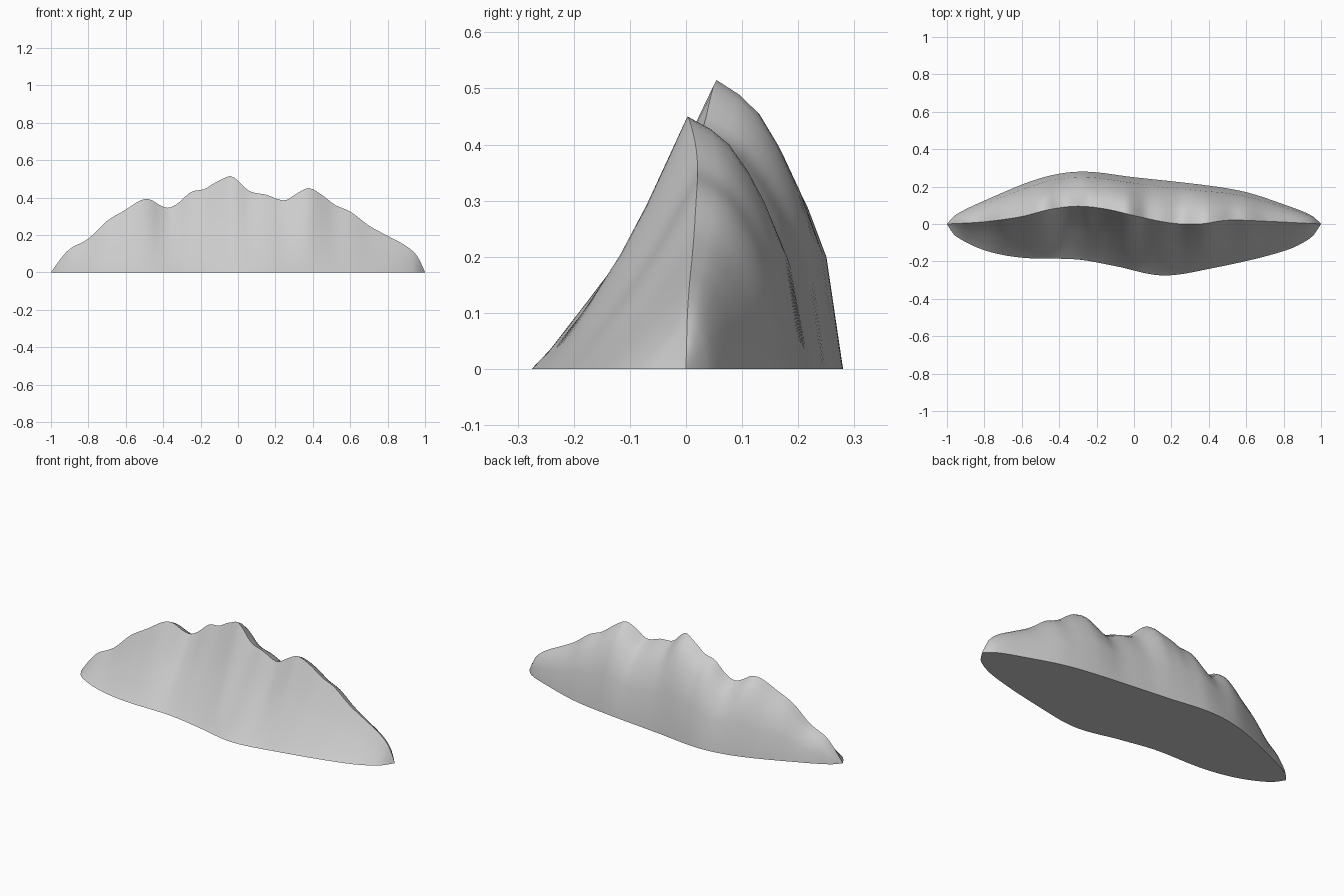
import bpy
import bmesh
import math

default_cube = bpy.data.objects.get("Cube")
if default_cube:
    bpy.data.objects.remove(default_cube, do_unlink=True)


def smooth_curve(points):
    """Return a function giving a cubic curve through the control points."""
    count = len(points)

    def slope(index):
        left = points[max(index - 1, 0)]
        right = points[min(index + 1, count - 1)]
        return (right[1] - left[1]) / (right[0] - left[0])

    def evaluate(x):
        index = 0
        while index < count - 2 and x > points[index + 1][0]:
            index += 1
        (start_x, start_y), (end_x, end_y) = points[index], points[index + 1]
        span = end_x - start_x
        t = (x - start_x) / span
        blend = t * t * (3 - 2 * t)
        start_pull = t * (1 - t) ** 2 * span * slope(index)
        end_pull = t * t * (t - 1) * span * slope(index + 1)
        return start_y + (end_y - start_y) * blend + start_pull + end_pull

    return evaluate


def make_material(name, colour):
    material = bpy.data.materials.new(name)
    material.use_nodes = True
    material.diffuse_color = colour
    shader = material.node_tree.nodes["Principled BSDF"]
    shader.inputs["Base Color"].default_value = colour
    shader.inputs["Roughness"].default_value = 0.8
    return material


# Crest height along the range, with three main peaks
crest_height = smooth_curve([
    (-1, 0), (-.95, .07), (-.9, .125), (-.8, .18), (-.7, .275), (-.6, .335),
    (-.52, .385), (-.47, .39), (-.42, .36), (-.37, .345), (-.32, .37),
    (-.25, .43), (-.18, .445), (-.13, .475), (-.08, .5), (-.04, .515),
    (0, .49), (.06, .435), (.15, .415), (.25, .385), (.32, .425),
    (.38, .45), (.44, .42), (.52, .36), (.6, .325), (.7, .25),
    (.8, .195), (.9, .14), (.96, .085), (1, 0)])

# Plan outlines of the crest and the two feet
crest_line = smooth_curve([
    (-1, 0), (-.8, .012), (-.6, .04), (-.45, .078), (-.3, .095), (-.15, .08),
    (0, .045), (.2, .005), (.35, 0), (.5, .02), (.7, .015), (1, 0)])
front_foot = smooth_curve([
    (-1, 0), (-.96, -.06), (-.8, -.14), (-.6, -.18), (-.3, -.19), (-.1, -.225),
    (.15, -.275), (.4, -.24), (.8, -.145), (.95, -.07), (1, 0)])
back_foot = smooth_curve([
    (-1, 0), (-.96, .045), (-.8, .125), (-.5, .245), (-.28, .28), (0, .25),
    (.4, .205), (.6, .17), (.8, .105), (.95, .045), (1, 0)])

# Slope profiles as (share of run, share of height), foot to crest
front_profile = [(0, 0), (.11, .08), (.3, .25), (.53, .46), (.71, .65), (.86, .83)]
back_profile = [(.8, .95), (.64, .89), (.47, .78), (.33, .66), (.155, .46), (0, 0)]


def cross_section(x):
    height, crest = crest_height(x), crest_line(x)
    section = []
    for foot, profile in ((front_foot(x), front_profile + [(1, 1)]),
                          (back_foot(x), back_profile)):
        for run, rise in profile:
            section.append((x, foot + (crest - foot) * run, height * rise))
    return section


# Mountain range: cross sections joined from end to end
bm = bmesh.new()
steps = 100
rings = []
for step in range(steps + 1):
    x = 2 * step / steps - 1
    rings.append([bm.verts.new(point) for point in cross_section(x)])

for ring, following in zip(rings, rings[1:]):
    for i in range(len(ring) - 1):
        bm.faces.new((ring[i], following[i], following[i + 1], ring[i + 1]))

# Flat underside, then both ends closed to a tip
for ring, following in zip(rings, rings[1:]):
    bm.faces.new((ring[-1], following[-1], following[0], ring[0]))
bmesh.ops.remove_doubles(bm, verts=bm.verts, dist=0.0001)
bmesh.ops.recalc_face_normals(bm, faces=bm.faces)

mesh = bpy.data.meshes.new("mountain_range")
bm.to_mesh(mesh)
bm.free()
mountain = bpy.data.objects.new("mountain_range", mesh)
bpy.context.collection.objects.link(mountain)
mesh.materials.append(make_material("grey_rock", (0.6, 0.6, 0.6, 1)))

bpy.ops.object.select_all(action="DESELECT")
bpy.context.view_layer.objects.active = mountain
mountain.select_set(True)
bpy.ops.object.shade_smooth_by_angle(angle=math.radians(30))
